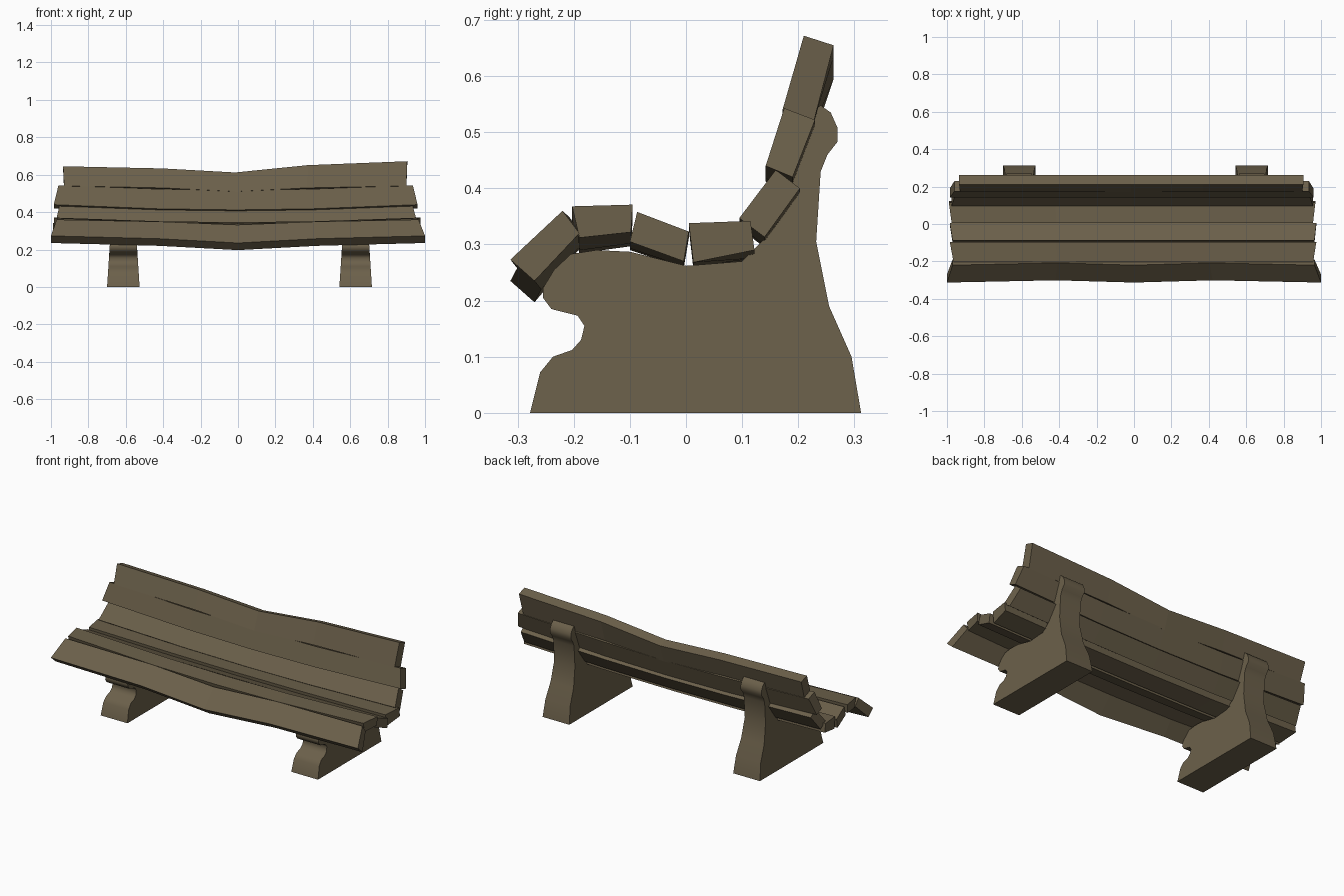
import bpy
import bmesh

cube = bpy.data.objects.get("Cube")
if cube:
    bpy.data.objects.remove(cube, do_unlink=True)

wood = bpy.data.materials.new("weathered_brown_wood")
wood.use_nodes = True
colour = (0.148, 0.117, 0.069, 1.0)
wood.diffuse_color = colour
wood.node_tree.nodes["Principled BSDF"].inputs["Base Color"].default_value = colour


def finish(name, bm):
    """Turn a bmesh into a named wooden object."""
    bmesh.ops.recalc_face_normals(bm, faces=bm.faces)
    mesh = bpy.data.meshes.new(name)
    bm.to_mesh(mesh)
    bm.free()
    mesh.materials.append(wood)
    obj = bpy.data.objects.new(name, mesh)
    bpy.context.collection.objects.link(obj)
    return obj


def loft(name, rings):
    """Skin a row of matching closed rings and cap both ends."""
    bm = bmesh.new()
    rows = [[bm.verts.new(point) for point in ring] for ring in rings]
    count = len(rows[0])
    for row, following in zip(rows, rows[1:]):
        for i in range(count):
            j = (i + 1) % count
            bm.faces.new((row[i], row[j], following[j], following[i]))
    bm.faces.new(rows[0])
    bm.faces.new(rows[-1])
    return finish(name, bm)


def plank(name, far, near, far_ends, near_ends, far_sag, near_sag,
          bend=0.8, left_drop=0.0, bow=0.0):
    """Sagging board; far and near are the two edges of its (y, z) section."""
    stations = ((0, 0), (0.29, bend), (0.5, 1), (0.71, bend), (1, 0))
    rings = []
    for along, weight in stations:
        ring = []
        for edge, ends, sag, is_far in ((far, far_ends, far_sag, True),
                                        (near, near_ends, near_sag, False)):
            x = ends[0] + (ends[1] - ends[0]) * along
            drop = sag * weight
            if is_far and along < 0.5:
                drop += left_drop * (1 - weight)
            shift = bow if along in (0.29, 0.71) else 0
            ring += [(x, y + shift, z - drop) for y, z in edge]
        rings.append(ring)
    return loft(name, rings)


# Seat boards, front to back
plank("seat_front_board",
      [(-0.22, 0.36), (-0.19, 0.32)], [(-0.27, 0.235), (-0.313, 0.273)],
      (-0.97, 0.965), (-1, 1), 0.028, 0.038, bend=0.4, bow=0.012)
plank("seat_second_board",
      [(-0.095, 0.371), (-0.098, 0.322)], [(-0.19, 0.312), (-0.203, 0.368)],
      (-0.985, 0.975), (-0.965, 0.958), 0.025, 0.028)
plank("seat_third_board",
      [(0.005, 0.323), (-0.004, 0.27)], [(-0.1, 0.305), (-0.087, 0.358)],
      (-0.985, 0.975), (-0.97, 0.965), 0.012, 0.015)
plank("seat_rear_board",
      [(0.115, 0.342), (0.122, 0.29)], [(0.013, 0.268), (0.005, 0.338)],
      (-0.99, 0.97), (-0.975, 0.957), 0.018, 0.01)

# Backrest boards, bottom to top
plank("back_lower_board",
      [(0.16, 0.433), (0.203, 0.4)], [(0.14, 0.313), (0.095, 0.347)],
      (-0.955, 0.935), (-0.975, 0.957), 0.02, 0.018)
plank("back_middle_board",
      [(0.175, 0.543), (0.23, 0.522)], [(0.19, 0.42), (0.142, 0.44)],
      (-0.96, 0.935), (-0.985, 0.96), 0.025, 0.028)
plank("back_top_board",
      [(0.21, 0.672), (0.263, 0.655)], [(0.228, 0.52), (0.172, 0.54)],
      (-0.935, 0.905), (-0.93, 0.9), 0.06, 0.03, bend=0.35, left_drop=0.027)

# Side outline shared by both legs: notched front, seat line, back post
front_edge = [(-0.278, 0), (-0.26, 0.072), (-0.237, 0.1), (-0.203, 0.112),
              (-0.187, 0.13), (-0.181, 0.155), (-0.193, 0.173),
              (-0.24, 0.185), (-0.255, 0.205), (-0.255, 0.222),
              (-0.235, 0.255), (-0.205, 0.283)]
seat_line = [(-0.16, 0.29), (-0.1, 0.287), (0, 0.262), (0.1, 0.27),
             (0.14, 0.31), (0.18, 0.42), (0.215, 0.53)]
back_edge = [(0.24, 0.548), (0.258, 0.535), (0.27, 0.508), (0.27, 0.483),
             (0.252, 0.46), (0.24, 0.43), (0.232, 0.305), (0.255, 0.19),
             (0.295, 0.1), (0.312, 0)]
outline = front_edge + seat_line + back_edge


def half_width(z):
    return 0.087 - 0.065 * min(z, 0.3)


# Legs, slightly narrower towards the top
for name, centre in (("right_leg", -0.613), ("left_leg", 0.629)):
    leg = loft(name, [[(centre + side * half_width(z), y, z) for y, z in outline]
                      for side in (-1, 1)])
    bpy.ops.object.select_all(action="DESELECT")
    leg.select_set(True)
    bpy.context.view_layer.objects.active = leg
    bpy.ops.object.shade_smooth_by_angle(angle=0.9)
